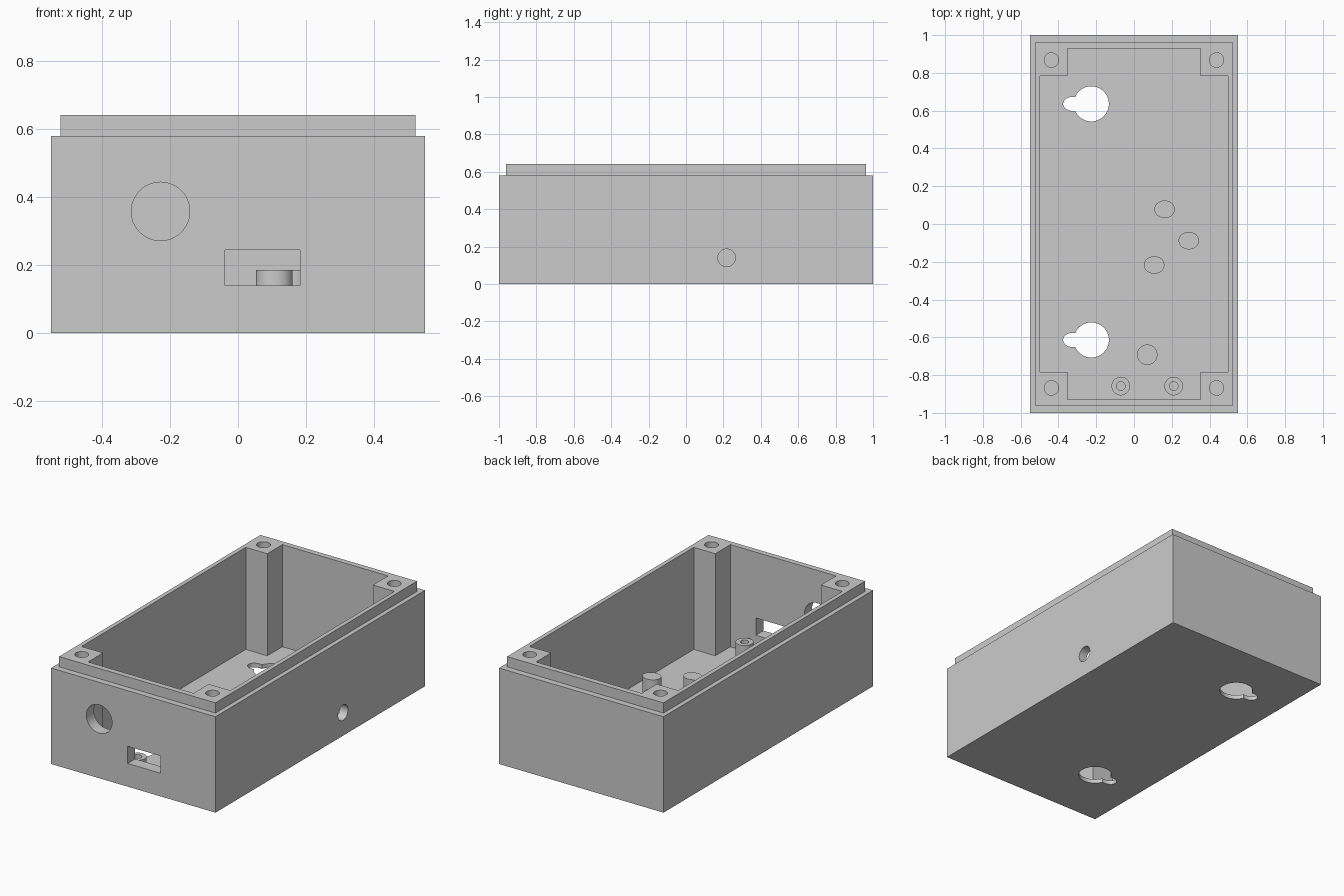
import bpy, bmesh, math
from mathutils import Matrix

old = bpy.data.objects.get("Cube")
if old:
    bpy.data.objects.remove(old, do_unlink=True)

grey = bpy.data.materials.new("plain grey")
grey.use_nodes = True
COLOR = (0.6, 0.6, 0.6, 1)
grey.diffuse_color = COLOR
grey.node_tree.nodes["Principled BSDF"].inputs["Base Color"].default_value = COLOR

FLOOR, RIM, TOP = 0.025, 0.58, 0.642
CAVITY_X, CAVITY_Y = 0.497, 0.928
POST = 0.144


def add_object(name, bm):
    bmesh.ops.recalc_face_normals(bm, faces=bm.faces)
    mesh = bpy.data.meshes.new(name)
    bm.to_mesh(mesh)
    bm.free()
    mesh.materials.append(grey)
    obj = bpy.data.objects.new(name, mesh)
    bpy.context.collection.objects.link(obj)
    return obj


def box(name, low, high):
    bm = bmesh.new()
    size = [h - l for l, h in zip(low, high)]
    mid = [(h + l) / 2 for l, h in zip(low, high)]
    bmesh.ops.create_cube(bm, size=1, matrix=Matrix.Translation(mid) @ Matrix.Diagonal((*size, 1)))
    return add_object(name, bm)


def cylinder(name, center, radius, depth, axis="Z", stretch=1):
    bm = bmesh.new()
    turn = {"X": Matrix.Rotation(math.pi / 2, 4, "Y"),
            "Y": Matrix.Rotation(math.pi / 2, 4, "X"), "Z": Matrix()}[axis]
    bmesh.ops.create_cone(bm, cap_ends=True, segments=48, radius1=radius, radius2=radius, depth=depth,
                          matrix=Matrix.Translation(center) @ turn @ Matrix.Diagonal((1, stretch, 1, 1)))
    return add_object(name, bm)


def activate(obj):
    bpy.ops.object.select_all(action="DESELECT")
    obj.select_set(True)
    bpy.context.view_layer.objects.active = obj


def cut(obj, cutters):
    activate(obj)
    for cutter in cutters:
        mod = obj.modifiers.new("cut", "BOOLEAN")
        mod.operation, mod.solver, mod.object = "DIFFERENCE", "EXACT", cutter
        bpy.ops.object.modifier_apply(modifier=mod.name)
        bpy.data.objects.remove(cutter, do_unlink=True)


def smooth(obj):
    activate(obj)
    bpy.ops.object.shade_smooth_by_angle(angle=math.radians(30))


# Enclosure shell: rectangular rings from the base, over the stepped lip, down to the floor
rings = [(0.55, 1, 0), (0.55, 1, RIM), (0.523, 0.962, RIM), (0.523, 0.962, TOP),
         (CAVITY_X, CAVITY_Y, TOP), (CAVITY_X, CAVITY_Y, FLOOR)]
bm = bmesh.new()
loops = [[bm.verts.new((sx * x, sy * y, z)) for sx, sy in ((-1, -1), (1, -1), (1, 1), (-1, 1))]
         for x, y, z in rings]
for a, b in zip(loops, loops[1:]):
    for i in range(4):
        j = (i + 1) % 4
        bm.faces.new((a[i], a[j], b[j], b[i]))
bm.faces.new(loops[0])
bm.faces.new(loops[-1])
shell = add_object("enclosure_shell", bm)

# Openings in the front wall, side wall and floor
cutters = [cylinder("cable_cutter", (-0.228, -0.96, 0.358), 0.086, 0.2, "Y"),
           box("port_cutter", (-0.038, -1.1, 0.14), (0.183, -0.9, 0.244)),
           cylinder("side_cutter", (0.53, 0.217, 0.14), 0.047, 0.2, "X")]
for y in (0.636, -0.614):
    cutters += [cylinder("keyhole_cutter", (-0.226, y, 0), 0.093, 0.2),
                cylinder("keyhole_end_cutter", (-0.325, y, 0), 0.05, 0.21, stretch=0.75)]
cut(shell, cutters)
smooth(shell)

# Corner screw posts
for sx, side in ((-1, "right"), (1, "left")):
    for sy, end in ((-1, "front"), (1, "back")):
        xs = sorted((sx * CAVITY_X, sx * (CAVITY_X - POST)))
        ys = sorted((sy * CAVITY_Y, sy * (CAVITY_Y - POST)))
        post = box(f"{end}_{side}_post", (xs[0], ys[0], FLOOR), (xs[1], ys[1], TOP))
        cut(post, [cylinder("screw_cutter", (sx * 0.437, sy * 0.868, TOP), 0.038, 0.5)])
        smooth(post)

# Board standoffs
for i, (x, y) in enumerate(((0.162, 0.078), (0.29, -0.088), (0.107, -0.217))):
    high = 0.185
    smooth(cylinder(f"standoff_{i + 1}", (x, y, high / 2 + 0.005), 0.054, high - 0.01, stretch=0.86))
smooth(cylinder("low_standoff", (0.07, -0.692, 0.065), 0.054, 0.11))

# Hollow pegs behind the port
for x, side in ((-0.07, "right"), (0.21, "left")):
    peg = cylinder(f"{side}_hollow_peg", (x, -0.858, 0.065), 0.049, 0.11)
    cut(peg, [cylinder("peg_cutter", (x, -0.858, 0.12), 0.023, 0.16)])
    smooth(peg)
